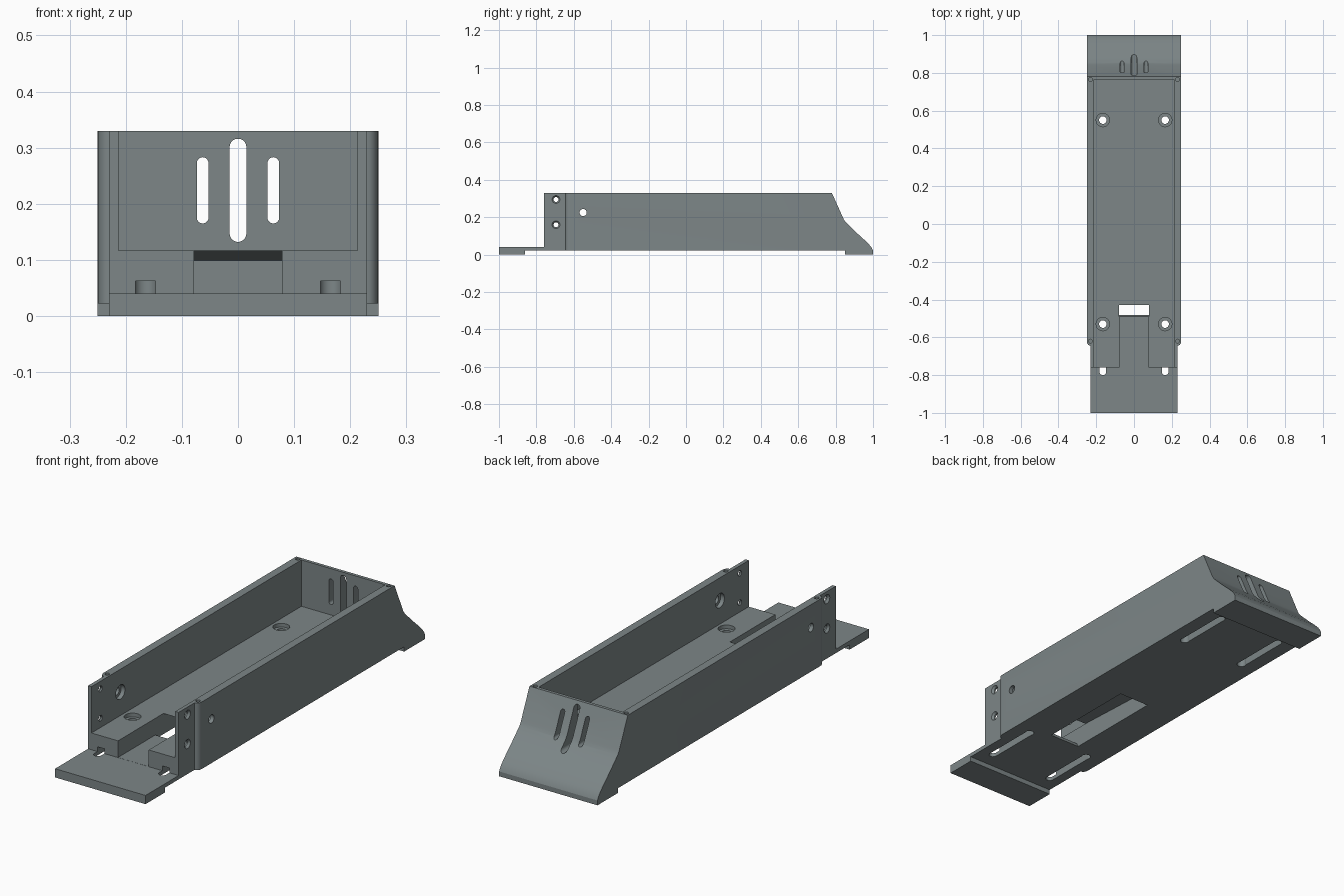
import bpy, bmesh, math
from mathutils import Vector

if "Cube" in bpy.data.objects:
    bpy.data.objects.remove(bpy.data.objects["Cube"])

grey = bpy.data.materials.new("slate grey")
grey.diffuse_color = (0.205, 0.24, 0.245, 1)
grey.use_nodes = True
grey.node_tree.nodes["Principled BSDF"].inputs["Base Color"].default_value = grey.diffuse_color


def prism(name, pts, axis, lo, hi):
    """Extrude a 2D outline: axis 'x' takes (y,z), 'y' takes (x,z), 'z' takes (x,y)."""
    place = {'x': lambda a, b, t: (t, a, b),
             'y': lambda a, b, t: (a, t, b),
             'z': lambda a, b, t: (a, b, t)}[axis]
    bm = bmesh.new()
    face = bm.faces.new([bm.verts.new(place(a, b, lo)) for a, b in pts])
    new = bmesh.ops.extrude_face_region(bm, geom=[face])["geom"]
    shift = Vector(place(0, 0, hi - lo))
    bmesh.ops.translate(bm, vec=shift, verts=[g for g in new if isinstance(g, bmesh.types.BMVert)])
    bmesh.ops.recalc_face_normals(bm, faces=bm.faces)
    return finish(name, bm)


def finish(name, bm):
    me = bpy.data.meshes.new(name)
    bm.to_mesh(me)
    bm.free()
    me.materials.append(grey)
    ob = bpy.data.objects.new(name, me)
    bpy.context.collection.objects.link(ob)
    return ob


cutters = []


def cut(pts, axis, lo, hi):
    cutters.append(prism("cutter", pts, axis, lo, hi))


def rect(a0, a1, b0, b1):
    return [(a0, b0), (a1, b0), (a1, b1), (a0, b1)]


def slot(c, r, lo, hi, n=10):
    """Upright slot outline with round ends."""
    top = [(c + r * math.cos(math.pi * i / n), hi - r + r * math.sin(math.pi * i / n)) for i in range(n + 1)]
    low = [(c - r * math.cos(math.pi * i / n), lo + r - r * math.sin(math.pi * i / n)) for i in range(n + 1)]
    return top + low


def drill(p, q, r1, r2):
    """Round or conical hole from p to q."""
    p, q = Vector(p), Vector(q)
    bm = bmesh.new()
    bmesh.ops.create_cone(bm, cap_ends=True, segments=24, radius1=r1, radius2=r2, depth=(q - p).length)
    rot = (q - p).to_track_quat('Z', 'Y').to_matrix()
    bmesh.ops.rotate(bm, matrix=rot, verts=bm.verts)
    bmesh.ops.translate(bm, vec=(p + q) / 2, verts=bm.verts)
    cutters.append(finish("cutter", bm))


# tray body from its side profile, with front tongue and swept rear foot
body = prism("tray_body", [
    (-1, 0), (-.86, 0), (-.86, .022), (.85, .022), (.85, 0), (1, 0), (1, .022),
    (.993, .037), (.98, .053), (.955, .078), (.92, .11), (.875, .153), (.853, .175),
    (.843, .19), (.78, .33), (-.76, .33), (-.76, .04), (-1, .04)], 'x', -.25, .25)

# open interior, front notch and cable opening
cut(rect(-.213, .213, -.85, .765), 'z', .117, .5)
cut(rect(-.078, .078, -.85, -.44), 'z', .0405, .2)
cut([(-.49, .042), (-.463, -.02), (0, -.02), (0, .098), (-.43, .1165), (-.43, .2), (-.49, .2)],
    'x', -.0781, .0781)

for s in (-1, 1):
    # narrowed front flanges with rounded shoulder
    arc = [(.23 + .02 * math.sin(a), -.62 - .025 * math.cos(a))
           for a in [math.pi / 2 * i / 6 for i in range(7)]]
    cut([(s * x, y) for x, y in [(.23, -1.1)] + arc + [(.3, -.62), (.3, -1.1)]], 'z', -.1, .5)
    # floor screw holes with countersinks, and mounting slots underneath
    for y, lo, hi in ((-.53, -.80, -.512), (.55, .532, .82)):
        drill((s * .165, y, 0), (s * .165, y, .2), .02, .02)
        drill((s * .165, y, .1), (s * .165, y, .122), .0355, .0355)
        cut(slot(s * .165, .018, lo, hi), 'z', -.01, .062)
    # flange screw holes countersunk from outside
    for z in (.16, .295):
        drill((s * .19, -.695, z), (s * .26, -.695, z), .013, .013)
        drill((s * .219, -.695, z), (s * .232, -.695, z), .012, .0225)
    # side wall hole with wider inner recess
    drill((s * .19, -.55, .225), (s * .27, -.55, .225), .019, .019)
    drill((s * .2, -.55, .225), (s * .232, -.55, .225), .033, .033)
    # pilot holes for the lid
    for y in (-.62, .765):
        drill((s * .231, y, .26), (s * .231, y, .35), .01, .01)

# rear vent slots
for x, r, lo, hi in ((0, .015, .132, .316), (-.063, .0105, .165, .283), (.063, .0105, .165, .283)):
    cut(slot(x, r, lo, hi), 'y', .7, 1.1)

# apply all cuts and remove the cutters
for c in cutters:
    m = body.modifiers.new("cut", 'BOOLEAN')
    m.operation, m.solver, m.object = 'DIFFERENCE', 'EXACT', c
dg = bpy.context.evaluated_depsgraph_get()
mesh = bpy.data.meshes.new_from_object(body.evaluated_get(dg))
body.modifiers.clear()
body.data = mesh
for c in cutters:
    bpy.data.objects.remove(c)

bpy.context.view_layer.objects.active = body
body.select_set(True)
bpy.ops.object.shade_smooth_by_angle(angle=math.radians(20))
